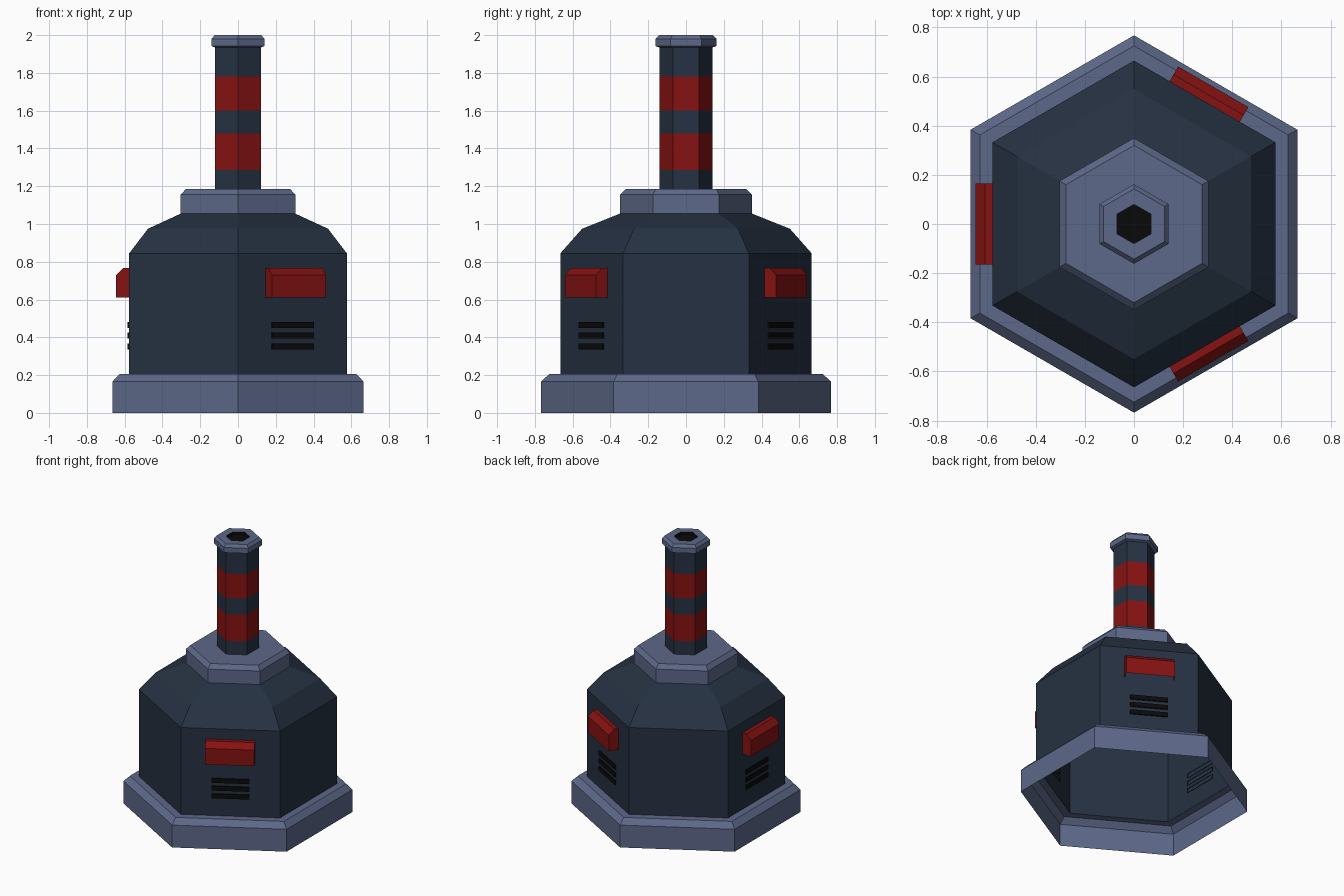
import bpy, bmesh, math
from mathutils import Matrix

if "Cube" in bpy.data.objects:
    bpy.data.objects.remove(bpy.data.objects["Cube"])


def material(name, rgb):
    m = bpy.data.materials.new(name)
    m.diffuse_color = (*rgb, 1)
    m.use_nodes = True
    m.node_tree.nodes["Principled BSDF"].inputs["Base Color"].default_value = m.diffuse_color
    return m


STEEL = material("steel blue", (0.11, 0.14, 0.25))
NAVY = material("dark navy", (0.019, 0.031, 0.054))
RED = material("deep red", (0.24, 0.006, 0.006))
BLACK = material("black", (0.003, 0.003, 0.003))


def finish(bm, name, mats, rule=None):
    if rule:
        for f in bm.faces:
            f.material_index = rule(f.calc_center_median())
    me = bpy.data.meshes.new(name)
    bm.to_mesh(me)
    bm.free()
    for m in mats:
        me.materials.append(m)
    ob = bpy.data.objects.new(name, me)
    bpy.context.collection.objects.link(ob)
    return ob


def hex_shell(name, profile, mats, rule=None, cap=False):
    """Sweep a (corner radius, height) profile round six sides, points on +-y."""
    bm = bmesh.new()
    rings = []
    for r, z in profile:
        angles = [math.radians(30 + 60 * i) for i in range(6)]
        rings.append([bm.verts.new((r * math.cos(a), r * math.sin(a), z)) for a in angles])
    for lo, hi in zip(rings, rings[1:]):
        for i in range(6):
            j = (i + 1) % 6
            bm.faces.new((lo[i], lo[j], hi[j], hi[i]))
    if cap:
        bm.faces.new(rings[-1])
    return finish(bm, name, mats, rule)


def wall_box(name, side, x0, x1, half, z0, z1, mat, open_dir, chamfer=0):
    """Box on the wall facing angle `side`, with its open_dir face left off."""
    bm = bmesh.new()
    bmesh.ops.create_cube(bm, size=1)
    bm.transform(Matrix.Translation(((x0 + x1) / 2, 0, (z0 + z1) / 2))
                 @ Matrix.Diagonal((x1 - x0, 2 * half, z1 - z0, 1)))
    if chamfer:
        edge = [e for e in bm.edges if all(v.co.x > x1 - 1e-4 and v.co.z > z1 - 1e-4 for v in e.verts)]
        bmesh.ops.bevel(bm, geom=edge, offset=chamfer, segments=1, affect='EDGES')
    bm.normal_update()
    gone = [f for f in bm.faces if any(f.normal.dot(d) > 0.99 for d in open_dir)]
    bmesh.ops.delete(bm, geom=gone, context='FACES')
    bm.transform(Matrix.Rotation(math.radians(side), 4, 'Z'))
    return finish(bm, name, [mat])


# Hollow plinth, body and collar
hex_shell("base_plinth", [(0.768, 0), (0.768, 0.165), (0.725, 0.205), (0.665, 0.205)], [STEEL])
hex_shell("body", [(0.665, 0.205), (0.665, 0.845), (0.55, 0.975), (0.35, 1.055)], [NAVY])
hex_shell("collar", [(0.35, 1.055), (0.35, 1.155), (0.32, 1.185), (0.14, 1.185)], [STEEL])

# Chimney with two red stripes
hex_shell("chimney", [(0.14, z) for z in (1.185, 1.285, 1.48, 1.60, 1.78, 1.935)], [NAVY, RED],
          lambda c: int(1.285 < c.z < 1.48 or 1.60 < c.z < 1.78))

# Chimney rim with black mouth
hex_shell("chimney_rim", [(0.14, 1.935), (0.162, 1.942), (0.162, 1.98), (0.143, 2.0), (0.08, 2.0)], [STEEL])
hex_shell("chimney_mouth", [(0.08, 2.0), (0.08, 1.98)], [BLACK], cap=True)

# Red hoods over three vent slots, on alternate walls
for n, side in enumerate((-60, 60, 180), 1):
    wall_box(f"hood_{n}", side, 0.575, 0.645, 0.165, 0.612, 0.768, RED,
             [(-1, 0, 0), (0, 0, -1)], chamfer=0.038)
    for k in range(3):
        z = 0.352 + 0.057 * k
        wall_box(f"vent_{n}_{k + 1}", side, 0.573, 0.585, 0.127, z - 0.016, z + 0.016, BLACK, [(-1, 0, 0)])
